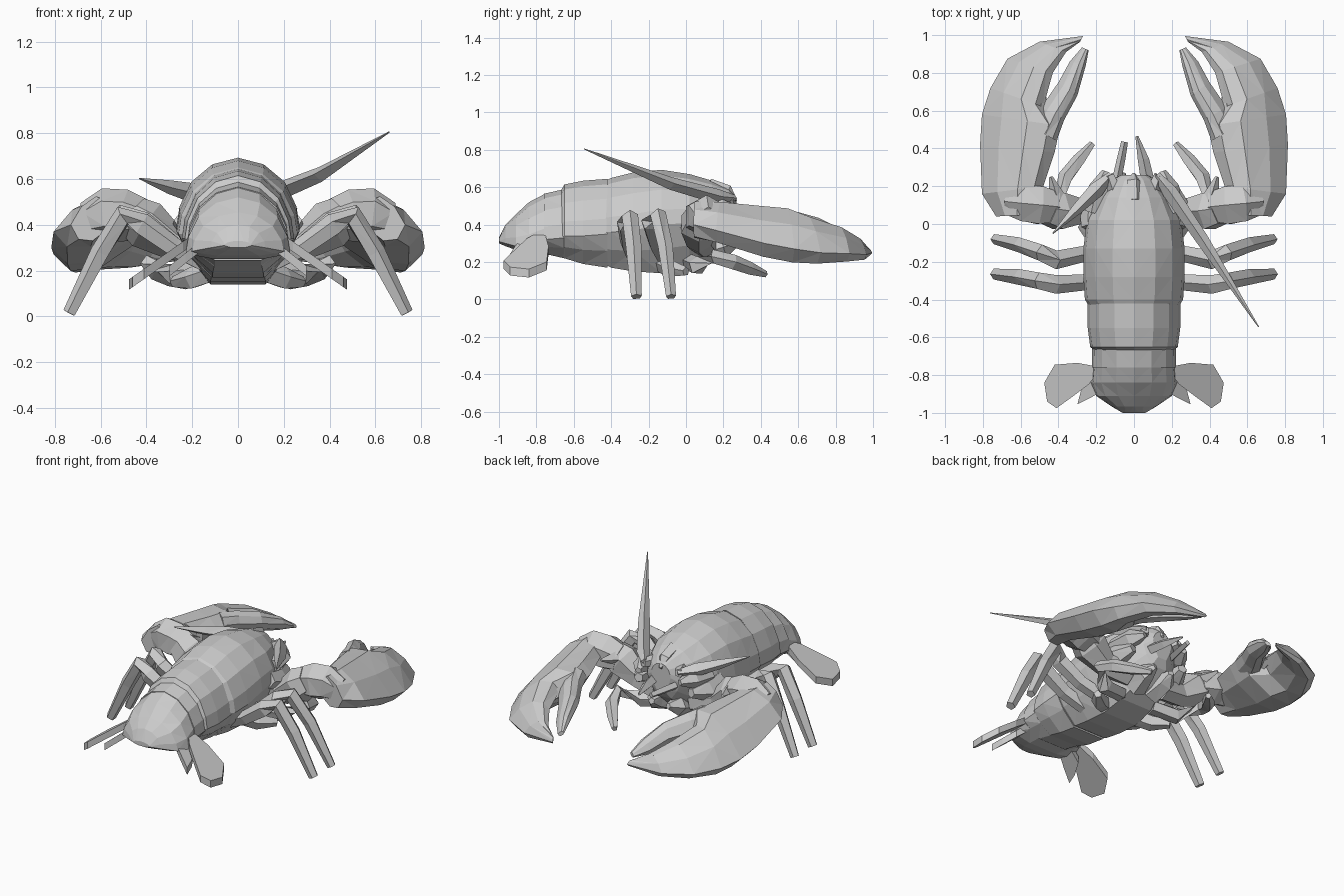
import bpy, bmesh, math
from mathutils import Vector


def loft(name, rings, mirror=False):
    """Skin a list of equal-length rings, cap both ends, flat faceted."""
    bm = bmesh.new()
    vr = [[bm.verts.new(p) for p in r] for r in rings]
    n = len(vr[0])
    for a, b in zip(vr, vr[1:]):
        for i in range(n):
            j = (i + 1) % n
            bm.faces.new((a[i], a[j], b[j], b[i]))
    bm.faces.new(vr[0])
    bm.faces.new(vr[-1])
    bmesh.ops.triangulate(bm, faces=bm.faces[:])
    bmesh.ops.recalc_face_normals(bm, faces=bm.faces[:])
    me = bpy.data.meshes.new(name)
    bm.to_mesh(me)
    bm.free()
    ob = bpy.data.objects.new(name, me)
    bpy.context.collection.objects.link(ob)
    if mirror:
        m = ob.modifiers.new("Mirror", 'MIRROR')
        m.use_mirror_merge = False
    return ob


def tube(name, path, sides=5, mirror=True):
    """Faceted limb along (x, y, z, radius) points."""
    pts = [Vector(p[:3]) for p in path]
    rings = []
    for i, p in enumerate(pts):
        t = (pts[min(i + 1, len(pts) - 1)] - pts[max(i - 1, 0)]).normalized()
        ref = Vector((0, 1, 0)) if abs(t.y) < 0.8 else Vector((0, 0, 1))
        u = t.cross(ref).normalized()
        v = t.cross(u)
        rings.append([p + path[i][3] * (u * math.cos(k * math.tau / sides)
                                        + v * math.sin(k * math.tau / sides))
                      for k in range(sides)])
    return loft(name, rings, mirror)


def blade(name, sections):
    """Claw piece: each section is inner point, outer point, thickness."""
    prof = [(0, 0), (.15, .32), (.42, .5), (.75, .36), (1, 0), (.82, -.38), (.5, -.5), (.15, -.32)]
    rings = []
    for a, b, th in sections:
        a, b = Vector(a), Vector(b)
        rings.append([a.lerp(b, s) + Vector((0, 0, h * th)) for s, h in prof])
    return loft(name, rings, True)


def plate(name, outline, z0, slope, th):
    """Sloping tail fin from a top-view outline."""
    low = [(x, y, z0 + slope * (x - .2) - th) for x, y in outline]
    top = [(x, y, z0 + slope * (x - .2)) for x, y in outline]
    return loft(name, [low, top], True)


def shell(name, rows):
    """Body shell from rows of y, half width, top z, side z, bottom z."""
    half = [(0, 1), (.42, .9), (.76, .64), (.95, .28), (1, 0), (.8, -.5), (.45, -1)]
    prof = half + [(-x, z) for x, z in reversed(half[1:])]
    rings = []
    for y, w, zt, zs, zb in rows:
        rings.append([(x * w, y, zs + f * ((zt - zs) if f > 0 else (zs - zb))) for x, f in prof])
    return loft(name, rings)


# Carapace and head
shell("carapace", [
    (.26, .07, .56, .48, .38), (.23, .12, .595, .45, .33), (.14, .19, .635, .42, .24),
    (.02, .25, .67, .41, .17), (-.13, .268, .693, .40, .14), (-.28, .268, .68, .37, .15),
    (-.40, .26, .65, .36, .17), (-.44, .235, .63, .36, .19)])

# Overlapping abdomen rings and curved tail hood
shell("abdomen_front", [(-.42, .245, .645, .35, .17), (-.55, .245, .635, .34, .19),
                        (-.65, .232, .615, .34, .22), (-.67, .21, .58, .34, .23)])
shell("abdomen_back", [(-.65, .222, .59, .33, .22), (-.76, .223, .565, .32, .245)])
shell("tail_hood", [(-.75, .22, .567, .31, .25), (-.84, .228, .52, .28, .25),
                    (-.91, .20, .455, .285, .265), (-.965, .12, .40, .30, .285),
                    (-1.0, .06, .33, .31, .30)])

# Tail fins
plate("outer_tail_fin", [(.17, -.76), (.30, -.735), (.42, -.745), (.475, -.84), (.46, -.94),
                         (.41, -.975), (.32, -.91), (.24, -.85)], .355, -.70, .045)
plate("inner_tail_fin", [(.15, -.78), (.24, -.80), (.28, -.88), (.30, -.955), (.23, -.92),
                         (.16, -.88)], .30, -.8, .045)

# Claws: palm with fixed finger, and thumb
blade("claw_palm", [
    ((.54, .05, .45), (.73, .04, .40), .19),
    ((.48, .20, .45), (.805, .16, .37), .21),
    ((.42, .38, .43), (.815, .42, .30), .25),
    ((.39, .52, .42), (.805, .58, .27), .26),
    ((.48, .62, .39), (.76, .72, .25), .22),
    ((.43, .80, .35), (.67, .875, .245), .16),
    ((.36, .91, .30), (.50, .965, .24), .10),
    ((.285, .965, .265), (.27, .995, .25), .03)])
blade("claw_thumb", [
    ((.41, .44, .43), (.55, .52, .38), .16),
    ((.37, .55, .41), (.49, .62, .38), .15),
    ((.30, .68, .38), (.40, .75, .36), .13),
    ((.255, .84, .33), (.34, .86, .31), .09),
    ((.24, .92, .29), (.275, .935, .28), .03)])
tube("claw_tooth", [(.50, .58, .38, .05), (.48, .70, .36, .012)], 4)

# Claw arms in jointed segments
tube("upper_arm", [(.12, .10, .29, .07), (.28, .07, .32, .075), (.40, .07, .40, .11),
                   (.46, .08, .44, .09)], 6)
tube("forearm", [(.41, .09, .42, .09), (.50, .10, .44, .115), (.58, .11, .45, .11),
                 (.66, .12, .42, .08)], 6)
tube("arm_spine", [(.40, .12, .44, .05), (.44, .25, .46, .01)], 4)

# Walking legs and small forward legs
tube("middle_leg", [(.14, -.12, .23, .045), (.28, -.16, .30, .045), (.42, -.19, .41, .052),
                    (.49, -.15, .45, .046), (.60, -.11, .28, .042), (.735, -.08, .015, .028)], 5)
tube("rear_leg", [(.14, -.28, .23, .045), (.28, -.31, .30, .045), (.42, -.32, .40, .052),
                  (.50, -.30, .44, .046), (.60, -.28, .28, .044), (.735, -.265, .015, .030)], 5)
tube("front_leg", [(.12, .02, .20, .045), (.28, .06, .18, .05), (.39, .15, .23, .04),
                   (.36, .25, .20, .042), (.29, .34, .165, .036), (.22, .425, .135, .018)], 5)
tube("under_leg_joint", [(.10, -.14, .20, .05), (.20, -.08, .165, .05), (.28, 0, .15, .025)], 5)

# Face: antenna bases, eyes, mouthparts, rostrum and feelers
tube("antenna_base", [(.21, .06, .47, .05), (.18, .19, .48, .06), (.15, .28, .48, .02)], 5)
tube("eye", [(.10, .18, .52, .04), (.13, .26, .53, .028)], 5)
tube("mouthpart", [(.06, .08, .24, .07), (.08, .20, .28, .06), (.06, .27, .30, .02)], 5)
tube("cheek_plate", [(.23, -.02, .42, .05), (.22, .10, .38, .07), (.19, .22, .40, .03)], 5)
tube("rostrum", [(0, .12, .60, .05), (0, .22, .57, .045), (0, .265, .53, .01)], 5, False)
tube("right_feeler", [(.07, .24, .43, .035), (.05, .34, .43, .03), (.015, .465, .43, .008)], 4, False)
tube("left_feeler", [(-.09, .24, .43, .025), (-.065, .36, .43, .022), (-.05, .435, .43, .018)], 4, False)

# Long right antenna and short left antenna
tube("right_antenna", [(.12, .26, .54, .02), (.19, .17, .55, .04), (.36, -.08, .62, .034),
                       (.66, -.545, .805, .003)], 4, False)
tube("left_antenna", [(-.12, .26, .53, .02), (-.20, .18, .54, .042), (-.30, .08, .565, .03),
                      (-.43, -.05, .602, .003)], 4, False)
